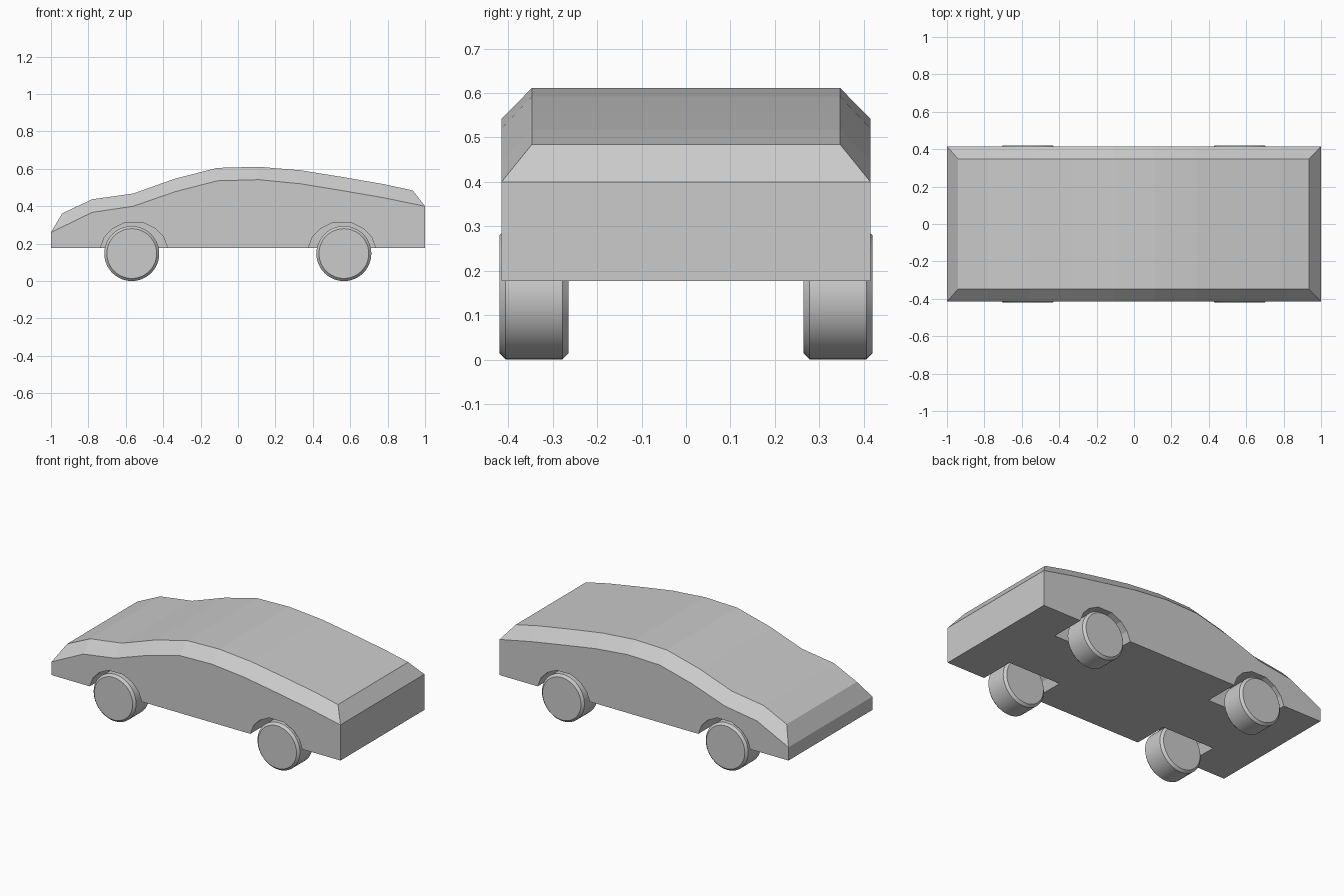
import bpy, bmesh, math

if "Cube" in bpy.data.objects:
    bpy.data.objects.remove(bpy.data.objects["Cube"])

SIDE_Y, ROOF_Y, FLOOR_Z = 0.415, 0.347, 0.177
# shoulder line along the side, and the narrower roof line above it (x, z)
SHOULDER = [(-1, .26), (-.78, .367), (-.56, .40), (-.335, .478), (-.11, .536),
            (.11, .542), (.335, .52), (.56, .483), (.78, .445), (1, .40)]
ROOF = [(-.94, .362), (-.78, .437), (-.56, .468), (-.335, .548), (-.11, .605),
        (.11, .611), (.335, .592), (.56, .556), (.78, .518), (.935, .484)]


def finish(bm, name):
    bmesh.ops.recalc_face_normals(bm, faces=bm.faces)
    mesh = bpy.data.meshes.new(name)
    bm.to_mesh(mesh)
    bm.free()
    ob = bpy.data.objects.new(name, mesh)
    bpy.context.collection.objects.link(ob)
    return ob


def line(bm, pts, y):
    return [bm.verts.new((x, y, z)) for x, z in pts]


# Body shell: two sides, chamfered shoulders, roof, nose, tail and floor
bm = bmesh.new()
base = [(-1, FLOOR_Z), (1, FLOOR_Z)]
rails = [line(bm, SHOULDER, -SIDE_Y), line(bm, ROOF, -ROOF_Y),
         line(bm, ROOF, ROOF_Y), line(bm, SHOULDER, SIDE_Y)]
sills = [line(bm, base, -SIDE_Y), line(bm, base, SIDE_Y)]
for a, b in zip(rails, rails[1:]):
    for i in range(len(a) - 1):
        bm.faces.new((a[i], a[i + 1], b[i + 1], b[i]))
for rail, sill in ((rails[0], sills[0]), (rails[3], sills[1])):
    bm.faces.new(rail + sill[::-1])
for e, s in ((0, 0), (-1, 1)):
    bm.faces.new([r[e] for r in rails])
    bm.faces.new((rails[0][e], rails[3][e], sills[1][s], sills[0][s]))
bm.faces.new((sills[0][0], sills[0][1], sills[1][1], sills[1][0]))
body = finish(bm, "car_body")

# Wheel arch cutters
half = [(.187, .12), (.18, .177), (.158, .235), (.115, .28), (.05, .312)]
arch = half + [(-x, z) for x, z in half[::-1]]
bm = bmesh.new()
for cx in (-.556, .556):
    for side in (-1, 1):
        pts = [(cx + x, z) for x, z in arch]
        a, b = line(bm, pts, side * .195), line(bm, pts, side * .5)
        bm.faces.new(a)
        bm.faces.new(b)
        for i in range(len(a)):
            j = (i + 1) % len(a)
            bm.faces.new((a[i], a[j], b[j], b[i]))
cutter = finish(bm, "wheel_arch_cutter")
cutter.hide_render = True
cutter.hide_viewport = True
mod = body.modifiers.new("wheel_arches", 'BOOLEAN')
mod.operation = 'DIFFERENCE'
mod.solver = 'EXACT'
mod.object = cutter


# Wheels: short cylinders with bevelled rims
def wheel(name, x, y):
    r = 0.147
    bpy.ops.mesh.primitive_cylinder_add(vertices=48, radius=r, depth=.156,
                                        location=(x, y, r),
                                        rotation=(math.pi / 2, 0, 0))
    ob = bpy.context.object
    ob.name = name
    bm = bmesh.new()
    bm.from_mesh(ob.data)
    rims = [e for e in bm.edges if any(len(f.verts) > 4 for f in e.link_faces)]
    bmesh.ops.bevel(bm, geom=rims, offset=.014, segments=1, affect='EDGES')
    bm.to_mesh(ob.data)
    bm.free()
    bpy.ops.object.shade_smooth_by_angle(angle=math.radians(30))


for end, x in (("front", -.568), ("rear", .566)):
    for side, y in (("left", -.342), ("right", .342)):
        wheel(f"{end}_{side}_wheel", x, y)
